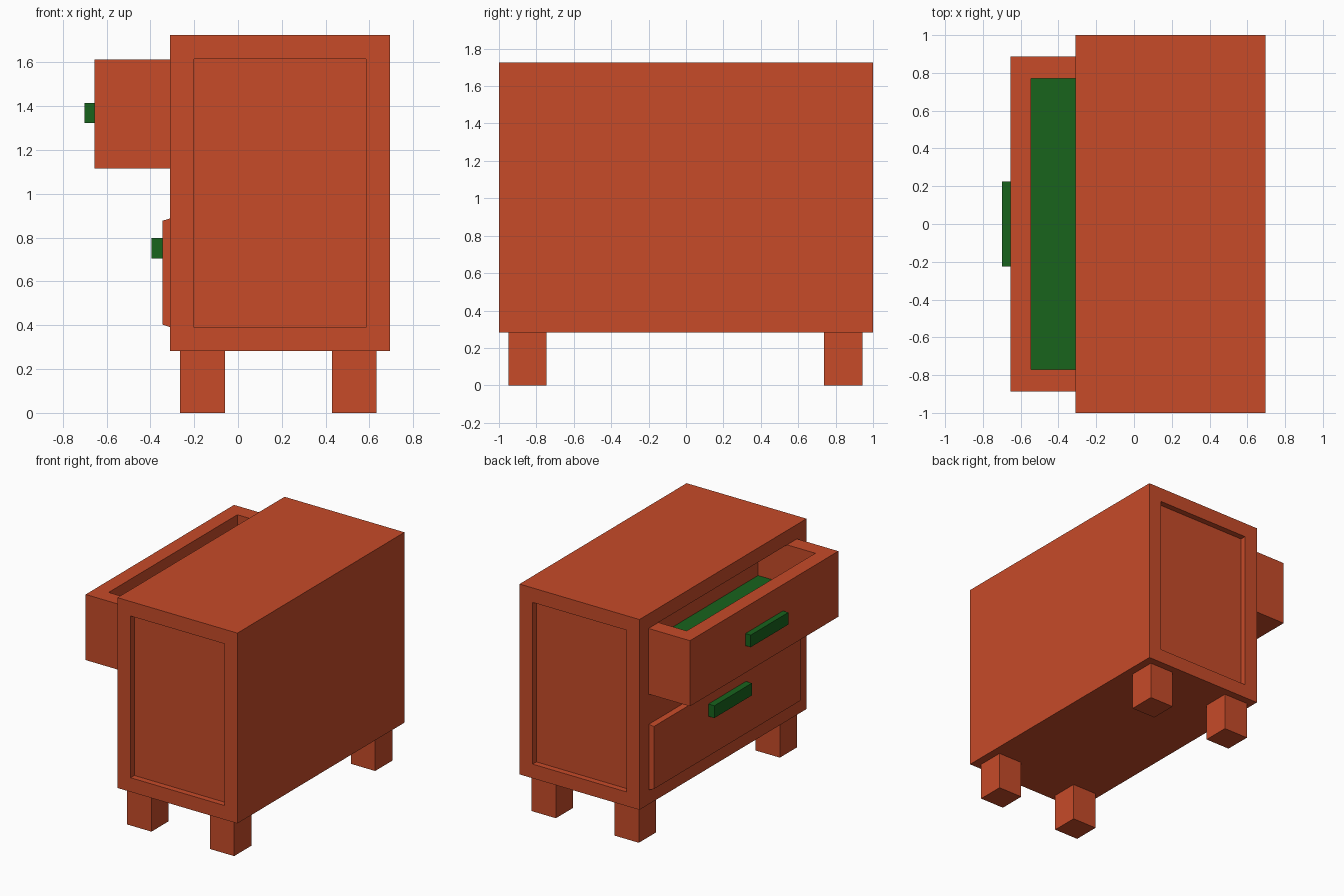
import bpy, bmesh

if "Cube" in bpy.data.objects:
    bpy.data.objects.remove(bpy.data.objects["Cube"])


def material(name, rgb):
    m = bpy.data.materials.new(name)
    m.diffuse_color = (*rgb, 1)
    m.use_nodes = True
    m.node_tree.nodes["Principled BSDF"].inputs["Base Color"].default_value = m.diffuse_color
    return m


WOOD = material("red_wood", (0.57, 0.07, 0.022))
GREEN = material("green_paint", (0.009, 0.125, 0.012))


def box(name, x, y, z, mat=WOOD, inset=0.0):
    """Box from (min, max) ranges; inset shrinks its -x face."""
    bm = bmesh.new()
    bmesh.ops.create_cube(bm, size=1)
    for v in bm.verts:
        front = v.co.x < 0
        i, j, k = (int(c > 0) for c in v.co)
        d = inset if front else 0
        v.co = (x[i], y[j] + (-d if j else d), z[k] + (-d if k else d))
    me = bpy.data.meshes.new(name)
    bm.to_mesh(me)
    bm.free()
    me.materials.append(mat)
    ob = bpy.data.objects.new(name, me)
    bpy.context.collection.objects.link(ob)
    return ob


def cut(ob, x, y, z):
    cutter = box(ob.name + "_cutter", x, y, z)
    cutter.hide_render = True
    cutter.hide_viewport = True
    cutter.display_type = 'WIRE'
    mod = ob.modifiers.new("cut", 'BOOLEAN')
    mod.operation = 'DIFFERENCE'
    mod.solver = 'EXACT'
    mod.object = cutter


# Cabinet with recessed side panels and the upper drawer opening
cabinet = box("cabinet", (-0.31, 0.695), (-1, 1), (0.283, 1.725))
for y in ((-1.2, -0.955), (0.955, 1.2)):
    cut(cabinet, (-0.2, 0.585), y, (0.39, 1.615))
cut(cabinet, (-0.5, 0.06), (-0.89, 0.89), (1.115, 1.616))

# Open upper drawer, hollow with a green lining on its floor
drawer = box("upper_drawer", (-0.655, 0.05), (-0.888, 0.888), (1.117, 1.614))
cut(drawer, (-0.545, -0.065), (-0.77, 0.77), (1.30, 1.8))
box("drawer_lining", (-0.545, -0.065), (-0.77, 0.77), (1.29, 1.317), GREEN)

# Closed lower drawer front with chamfered rim
box("lower_drawer", (-0.345, -0.305), (-0.89, 0.89), (0.39, 0.89), inset=0.013)

# Handles
box("upper_handle", (-0.70, -0.65), (-0.225, 0.225), (1.323, 1.415), GREEN)
box("lower_handle", (-0.395, -0.34), (-0.225, 0.225), (0.705, 0.798), GREEN)

# Legs
for x in ((-0.265, -0.06), (0.43, 0.633)):
    for y in ((-0.95, -0.745), (0.738, 0.943)):
        box("leg", x, y, (0, 0.29))
